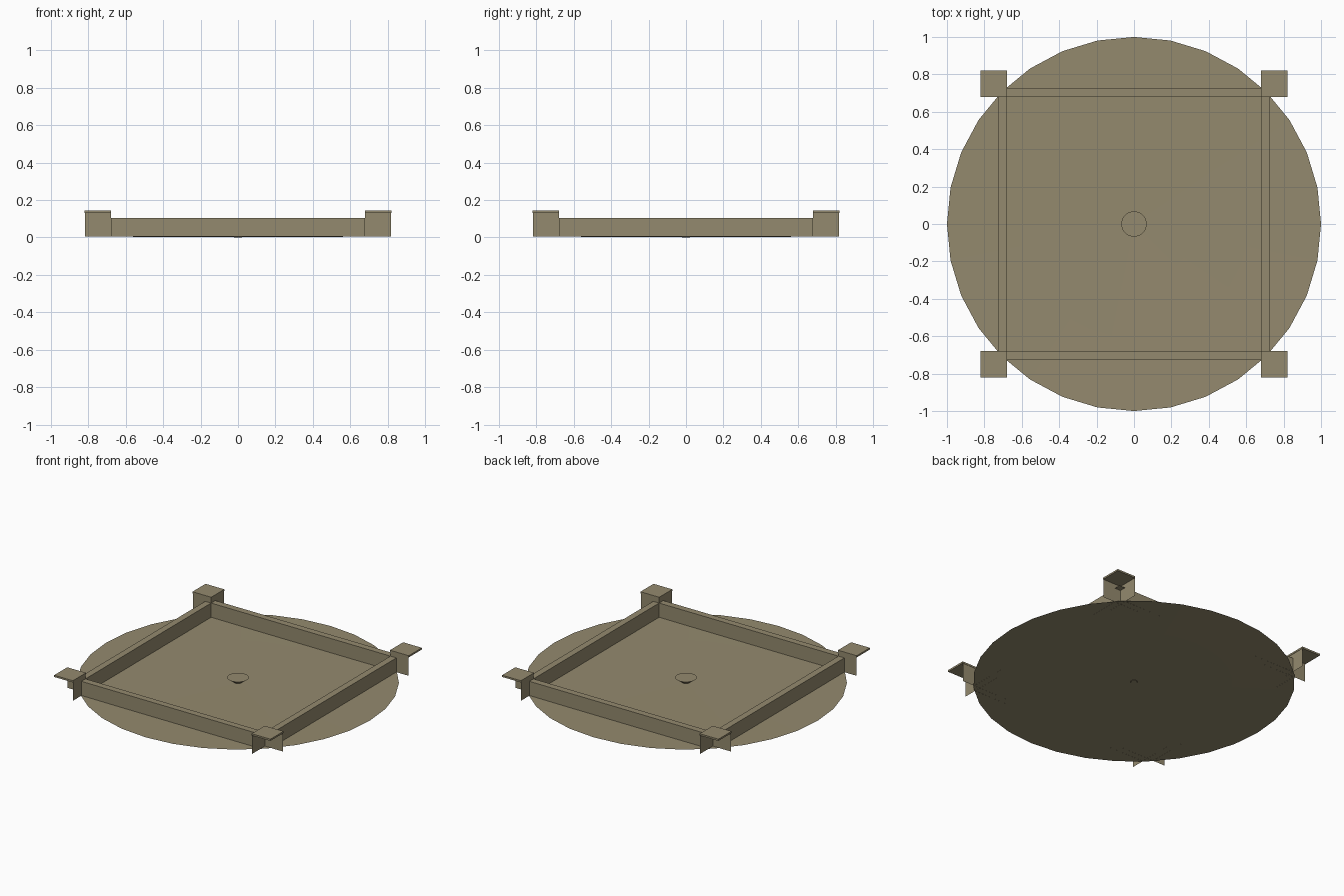
import bpy, bmesh, math
from mathutils import Matrix

if "Cube" in bpy.data.objects:
    bpy.data.objects.remove(bpy.data.objects["Cube"])

stone = bpy.data.materials.new("sandy stone")
stone.diffuse_color = (0.296, 0.254, 0.156, 1)
stone.use_nodes = True
stone.node_tree.nodes["Principled BSDF"].inputs["Base Color"].default_value = stone.diffuse_color

FLOOR, WALL_TOP, POST_TOP, CAP_TOP = 0.005, 0.103, 0.132, 0.144
INNER, OUTER, POST = 0.68, 0.725, 0.818


def make(name, bm):
    bmesh.ops.remove_doubles(bm, verts=bm.verts, dist=1e-5)
    me = bpy.data.meshes.new(name)
    bm.to_mesh(me)
    bm.free()
    me.materials.append(stone)
    ob = bpy.data.objects.new(name, me)
    bpy.context.collection.objects.link(ob)
    return ob


def lathe(name, profile, sides=32, cap_start=False, cap_end=False):
    bm = bmesh.new()
    rings = []
    for r, z in profile:
        rings.append([bm.verts.new((r * math.sin(math.tau * i / sides),
                                    r * math.cos(math.tau * i / sides), z))
                      for i in range(sides)])
    for a, b in zip(rings, rings[1:]):
        for i in range(sides):
            j = (i + 1) % sides
            bm.faces.new((a[i], a[j], b[j], b[i]))
    if cap_start:
        bm.faces.new(rings[0])
    if cap_end:
        bm.faces.new(rings[-1])
    bmesh.ops.recalc_face_normals(bm, faces=bm.faces)
    return make(name, bm)


def quads(name, faces, turns):
    """Build quads, repeated at the given quarter turns about z."""
    bm = bmesh.new()
    for t in turns:
        rot = Matrix.Rotation(t * math.pi / 2, 3, 'Z')
        for f in faces:
            vs = [bm.verts.new(p) for p in f]
            bmesh.ops.rotate(bm, verts=vs, matrix=rot)
            bm.faces.new(vs)
    return make(name, bm)


# Very shallow dish, a single thin sheet
dish = lathe("round_base", [(0.02, 0.002), (0.32, 0.003), (0.61, 0.004), (1.0, 0.006)],
             cap_start=True)
for p in dish.data.polygons:
    if p.normal.z < 0:
        p.flip()

# Tapered centre button, narrow end down
lathe("centre_button", [(0.02, 0.0), (0.068, 0.035)], cap_start=True, cap_end=True)

# Square low wall: inner face, outer face, top strip and small corner top
a, b, lo, hi = INNER, OUTER, FLOOR, WALL_TOP
quads("low_wall", [
    [(a, -a, lo), (-a, -a, lo), (-a, -a, hi), (a, -a, hi)],
    [(-a, -b, lo), (a, -b, lo), (a, -b, hi), (-a, -b, hi)],
    [(-a, -b, hi), (a, -b, hi), (a, -a, hi), (-a, -a, hi)],
    [(a, -b, hi), (b, -b, hi), (b, -a, hi), (a, -a, hi)],
], range(4))

# Corner posts: two inner faces each, under a thin square cap
c, top = POST, POST_TOP
for t, corner in enumerate(("front_right", "back_right", "back_left", "front_left")):
    quads(corner + "_post", [
        [(a, -a, lo), (a, -c, lo), (a, -c, top), (a, -a, top)],
        [(c, -a, lo), (a, -a, lo), (a, -a, top), (c, -a, top)],
    ], [t])
    bm = bmesh.new()
    bmesh.ops.create_cube(bm, size=1)
    bmesh.ops.scale(bm, vec=(0.142, 0.142, CAP_TOP - POST_TOP), verts=bm.verts)
    bmesh.ops.translate(bm, vec=(0.749, -0.749, (CAP_TOP + POST_TOP) / 2), verts=bm.verts)
    bmesh.ops.rotate(bm, verts=bm.verts, matrix=Matrix.Rotation(t * math.pi / 2, 3, 'Z'))
    make(corner + "_cap", bm)
